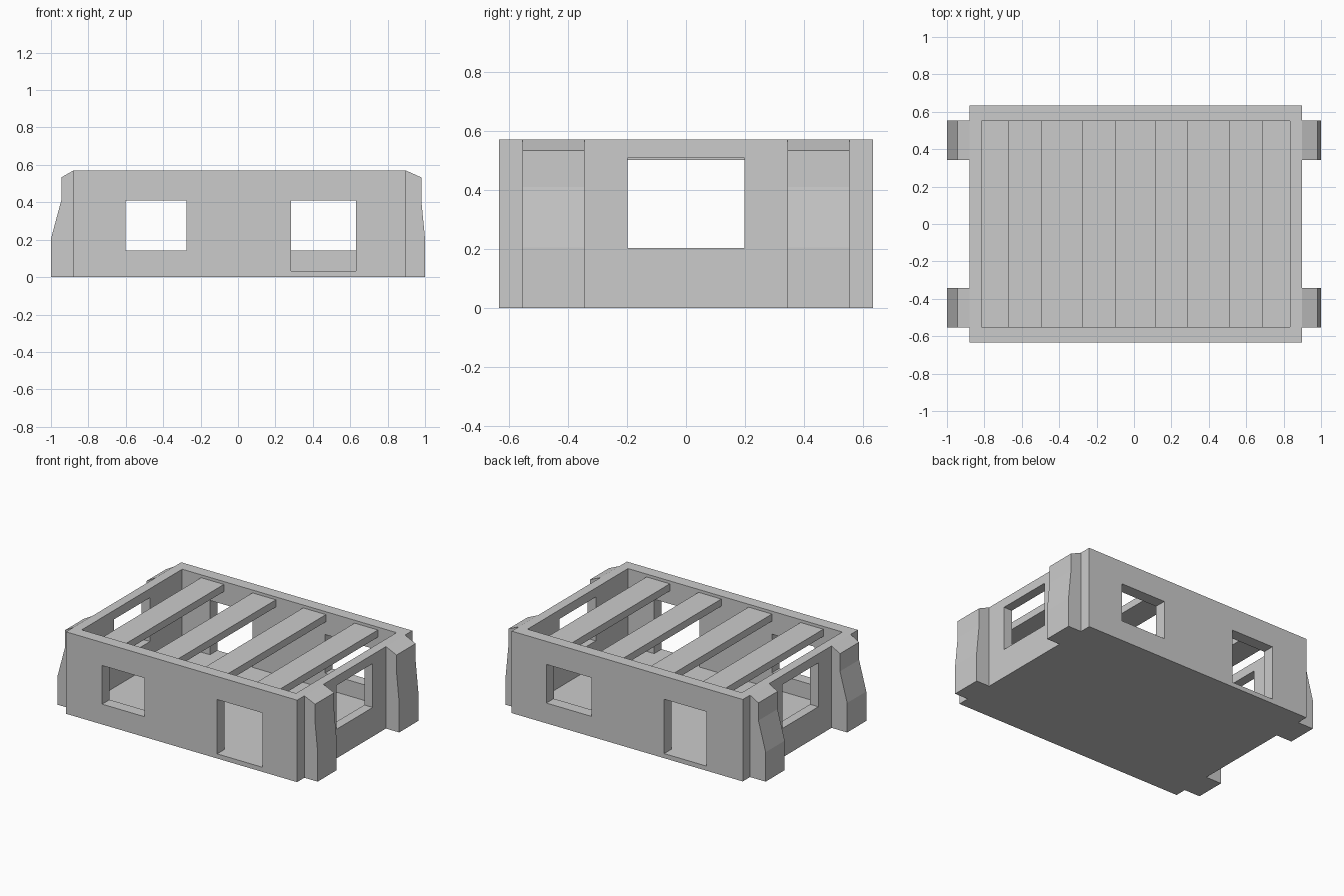
import bpy, bmesh

if "Cube" in bpy.data.objects:
    bpy.data.objects.remove(bpy.data.objects["Cube"])


def add_mesh(name, verts, faces):
    me = bpy.data.meshes.new(name)
    me.from_pydata(verts, [], faces)
    bm = bmesh.new()
    bm.from_mesh(me)
    bmesh.ops.recalc_face_normals(bm, faces=bm.faces)
    bm.to_mesh(me)
    bm.free()
    ob = bpy.data.objects.new(name, me)
    bpy.context.collection.objects.link(ob)
    return ob


def prism(name, profile, y0, y1):
    """Extrude an xz profile along y."""
    n = len(profile)
    verts = [(x, y, z) for y in (y0, y1) for x, z in profile]
    faces = [tuple(range(n)), tuple(range(n, 2 * n))]
    faces += [(i, (i + 1) % n, n + (i + 1) % n, n + i) for i in range(n)]
    return add_mesh(name, verts, faces)


def box(name, x0, x1, y0, y1, z0, z1):
    return prism(name, [(x0, z0), (x1, z0), (x1, z1), (x0, z1)], y0, y1)


def cut(target, *bounds):
    """Subtract a box from the target and discard the cutter."""
    cutter = box("cutter", *bounds)
    cutter.hide_render = True
    mod = target.modifiers.new("cut", 'BOOLEAN')
    mod.operation = 'DIFFERENCE'
    mod.solver = 'EXACT'
    mod.object = cutter
    bpy.context.view_layer.objects.active = target
    bpy.ops.object.modifier_apply(modifier=mod.name)
    bpy.data.objects.remove(cutter)


X0, X1, Y, H = -0.88, 0.898, 0.633, 0.57   # outer body
IX0, IX1, IY = -0.816, 0.833, 0.552        # inner room
FLOOR = 0.032

# Open-topped building shell
shell = box("building_shell", X0, X1, -Y, Y, 0, H)
cut(shell, IX0, IX1, -IY, IY, FLOOR, 1)

# Window and door on the front, swapped over on the back
left, right = (-0.602, -0.275), (0.283, 0.631)
for side in (-1, 1):
    y0, y1 = sorted((side * (IY - 0.03), side * (Y + 0.1)))
    window, door = (left, right) if side < 0 else (right, left)
    cut(shell, *window, y0, y1, 0.141, 0.41)
    cut(shell, *door, y0, y1, FLOOR, 0.41)

# Windows in the two end walls
cut(shell, X0 - 0.1, IX0 + 0.03, -0.198, 0.198, 0.202, 0.507)
cut(shell, IX1 - 0.03, X1 + 0.1, -0.198, 0.198, 0.202, 0.507)

# Tapered corner buttresses, two per end
profiles = {
    "left": [(X0, 0), (-1, 0), (-1, 0.205), (-0.945, 0.41), (-0.945, 0.533), (X0, H)],
    "right": [(X1, 0), (1, 0), (1, 0.205), (0.98, 0.41), (0.98, 0.533), (X1, H)],
}
for end, profile in profiles.items():
    prism(f"{end}_front_buttress", profile, -0.553, -0.343)
    prism(f"{end}_back_buttress", profile, 0.343, 0.553)

# Roof beams
for i, (a, b) in enumerate([(-0.67, -0.495), (-0.275, -0.095),
                            (0.115, 0.29), (0.511, 0.69)]):
    box(f"roof_beam_{i + 1}", a, b, -IY, IY, 0.50, 0.55)
